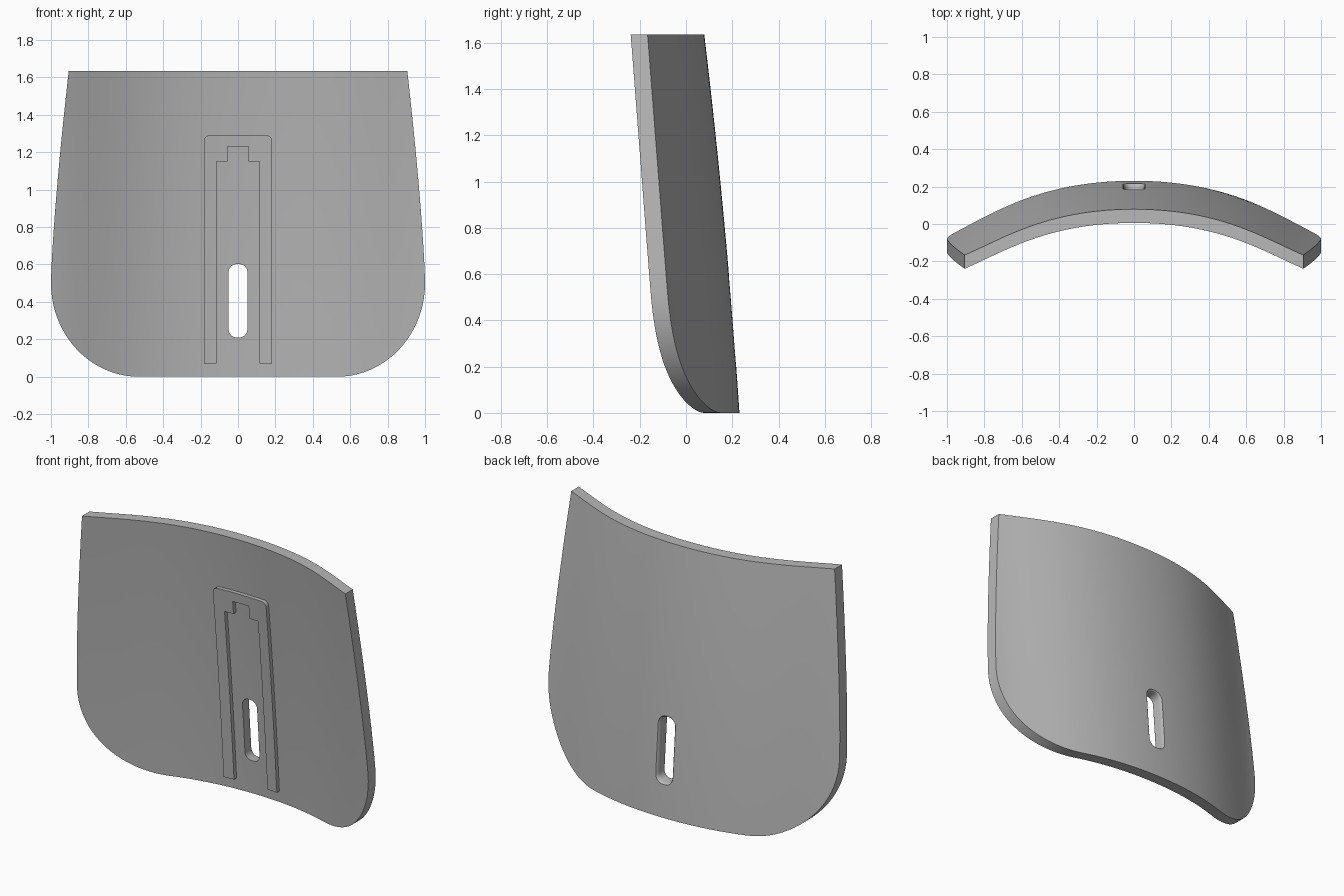
import bpy, bmesh, math

cube = bpy.data.objects.get("Cube")
if cube:
    bpy.data.objects.remove(cube, do_unlink=True)

HEIGHT, THICK, RIDGE = 1.635, 0.073, 0.025
CORNER_X, CORNER_Z = 0.47, 0.5

grey = bpy.data.materials.new("plain grey")
grey.use_nodes = True
grey.diffuse_color = (0.48, 0.48, 0.48, 1)
grey.node_tree.nodes["Principled BSDF"].inputs["Base Color"].default_value = grey.diffuse_color


def lean(z):
    """Depth of the back surface on the centre line."""
    return 0.231 - 0.066 * z - 0.0165 * z * z


def back_y(x, z):
    """Back surface: leaning profile plus the sideways wrap."""
    s = x * x
    wrap = s * (-0.249 - 0.168 * s + 0.145 * s * s)
    return lean(z) + wrap * (1 + 0.03 * (z - 0.5))


def half_width(z):
    if z < CORNER_Z:
        t = 1 - z / CORNER_Z
        return 1 - CORNER_X + CORNER_X * math.sqrt(max(0, 1 - t * t))
    return 1 - 0.095 * ((z - CORNER_Z) / (HEIGHT - CORNER_Z)) ** 1.35


def finish(bm, name):
    bmesh.ops.recalc_face_normals(bm, faces=bm.faces)
    mesh = bpy.data.meshes.new(name)
    bm.to_mesh(mesh)
    bm.free()
    mesh.materials.append(grey)
    obj = bpy.data.objects.new(name, mesh)
    bpy.context.collection.objects.link(obj)
    return obj


def shell(name, near, far, cols=56):
    """Closed curved sheet between two depths measured from the back surface."""
    corner = [CORNER_Z * (1 - math.cos(i / 20 * math.pi / 2)) for i in range(20)]
    rows = corner + [CORNER_Z + (HEIGHT - CORNER_Z) * i / 20 for i in range(21)]
    bm = bmesh.new()
    grid = []
    for z in rows:
        w = half_width(z)
        xs = [w * (2 * j / cols - 1) for j in range(cols + 1)]
        grid.append([[bm.verts.new((x, back_y(x, z) + d, z)) for x in xs] for d in (near, far)])
    for low, high in zip(grid, grid[1:]):
        for side in (0, 1):
            for j in range(cols):
                bm.faces.new((low[side][j], low[side][j + 1], high[side][j + 1], high[side][j]))
        for j in (0, cols):
            bm.faces.new((low[0][j], low[1][j], high[1][j], high[0][j]))
    for a, b in (grid[0], grid[-1]):
        for j in range(cols):
            bm.faces.new((a[j], a[j + 1], b[j + 1], b[j]))
    return finish(bm, name)


def prism(name, layers, follow):
    """Loft matching outlines through depths, optionally following the lean."""
    bm = bmesh.new()
    rings = [[bm.verts.new((x, d + (lean(z) if follow else 0), z)) for x, z in pts]
             for d, pts in layers]
    n = len(rings[0])
    for a, b in zip(rings, rings[1:]):
        for i in range(n):
            k = (i + 1) % n
            bm.faces.new((a[i], a[k], b[k], b[i]))
    bm.faces.new(rings[0])
    bm.faces.new(rings[-1])
    obj = finish(bm, name)
    obj.hide_render = True
    return obj


def arc(cx, cz, r, start, steps=6):
    return [(cx + r * math.cos(start + i / steps * math.pi / 2),
             cz + r * math.sin(start + i / steps * math.pi / 2)) for i in range(steps + 1)]


def slot(grow):
    r, pts = 0.042 + grow, []
    x = 0.05 + grow - r
    for k, (sx, cz) in enumerate(((1, 0.56), (-1, 0.56), (-1, 0.252), (1, 0.252))):
        pts += arc(sx * x, cz, r, k * math.pi / 2)
    return pts


def cut(obj, cutter, operation):
    mod = obj.modifiers.new("cut", "BOOLEAN")
    mod.object, mod.operation, mod.solver = cutter, operation, "EXACT"
    bpy.ops.object.select_all(action="DESELECT")
    bpy.context.view_layer.objects.active = obj
    obj.select_set(True)
    bpy.ops.object.modifier_apply(modifier=mod.name)
    bpy.data.objects.remove(cutter, do_unlink=True)
    bpy.ops.object.shade_smooth_by_angle(angle=math.radians(30))


# Curved plate with a long slot that flares at the back
plate = shell("curved_plate", -THICK, 0)
flare = [(-0.3, slot(0)), (-0.02, slot(0)), (-0.006, slot(0.004)), (0, slot(0.01)), (0.1, slot(0.01))]
cut(plate, prism("slot_cutter", flare, True), "DIFFERENCE")

# Raised U-shaped guide rail with a stepped notch at its top
right = [(0, 1.23), (0.055, 1.23), (0.055, 1.15), (0.115, 1.15), (0.115, 0.07), (0.183, 0.07)]
right += arc(0.153, 1.26, 0.03, 0)
outline = right + [(-x, z) for x, z in reversed(right[1:])]
rail = shell("guide_rail", -THICK - RIDGE, -THICK + 0.01)
cut(rail, prism("rail_cutter", [(-1, outline), (1, outline)], False), "INTERSECT")
